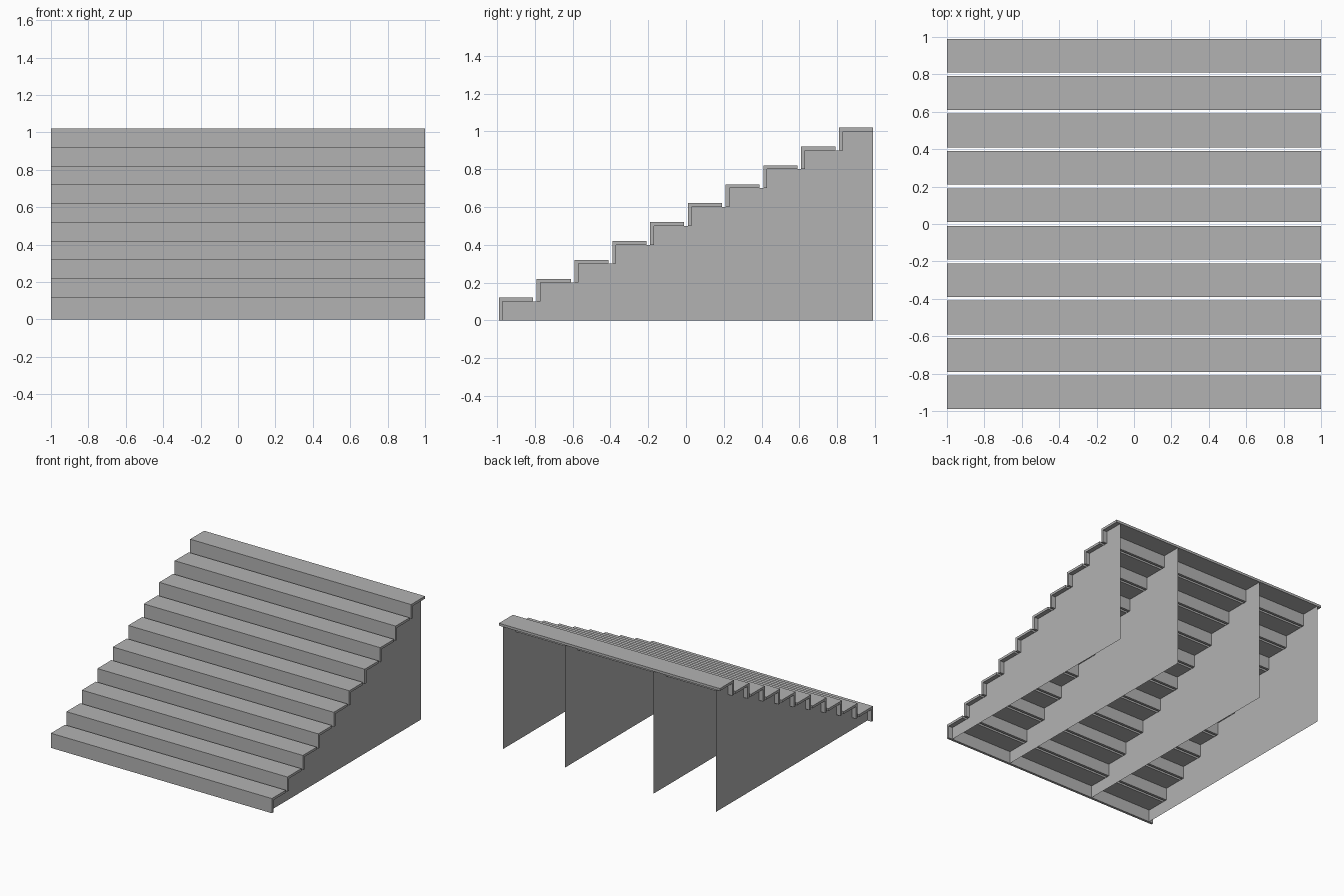
import bpy
import bmesh

cube = bpy.data.objects.get("Cube")
if cube:
    bpy.data.objects.remove(cube, do_unlink=True)

STEPS, RUN, RISE = 10, 0.2, 0.1
DEPTH, THICK = 0.18, 0.02
FRONT, BACK = -0.99, 0.99

grey = bpy.data.materials.new("plain grey")
grey.use_nodes = True
COLOUR = (0.45, 0.45, 0.45, 1)
grey.diffuse_color = COLOUR
grey.node_tree.nodes["Principled BSDF"].inputs["Base Color"].default_value = COLOUR


def profile_part(name, points, x, width=0.0):
    """Side profile of (y, z) points placed at x, extruded along x by width."""
    bm = bmesh.new()
    face = bm.faces.new([bm.verts.new((x, y, z)) for y, z in points])
    if width:
        out = bmesh.ops.extrude_face_region(bm, geom=[face])
        moved = [v for v in out["geom"] if isinstance(v, bmesh.types.BMVert)]
        bmesh.ops.translate(bm, verts=moved, vec=(width, 0, 0))
        bmesh.ops.recalc_face_normals(bm, faces=bm.faces)
    mesh = bpy.data.meshes.new(name)
    bm.to_mesh(mesh)
    bm.free()
    mesh.materials.append(grey)
    obj = bpy.data.objects.new(name, mesh)
    bpy.context.collection.objects.link(obj)


# L-shaped steps: a riser with a tread on top
for i in range(STEPS):
    y, z = FRONT + i * RUN, i * RISE
    top = z + RISE + THICK
    profile_part(f"step_{i + 1}", [
        (y, z), (y + THICK, z), (y + THICK, z + RISE),
        (y + DEPTH, z + RISE), (y + DEPTH, top), (y, top)], -1, 2)

# Sheet-thin sawtooth stringers carrying the steps
sawtooth = [(BACK, 0), (FRONT + THICK, 0)]
for i in range(STEPS):
    y, z = FRONT + THICK + i * RUN, (i + 1) * RISE
    sawtooth += [(y, z), (min(y + RUN, BACK), z)]
for label, x in (("outer", 0.963), ("inner", 0.4)):
    for side, sign in (("left", 1), ("right", -1)):
        profile_part(f"{label}_stringer_{side}", sawtooth, sign * x)
